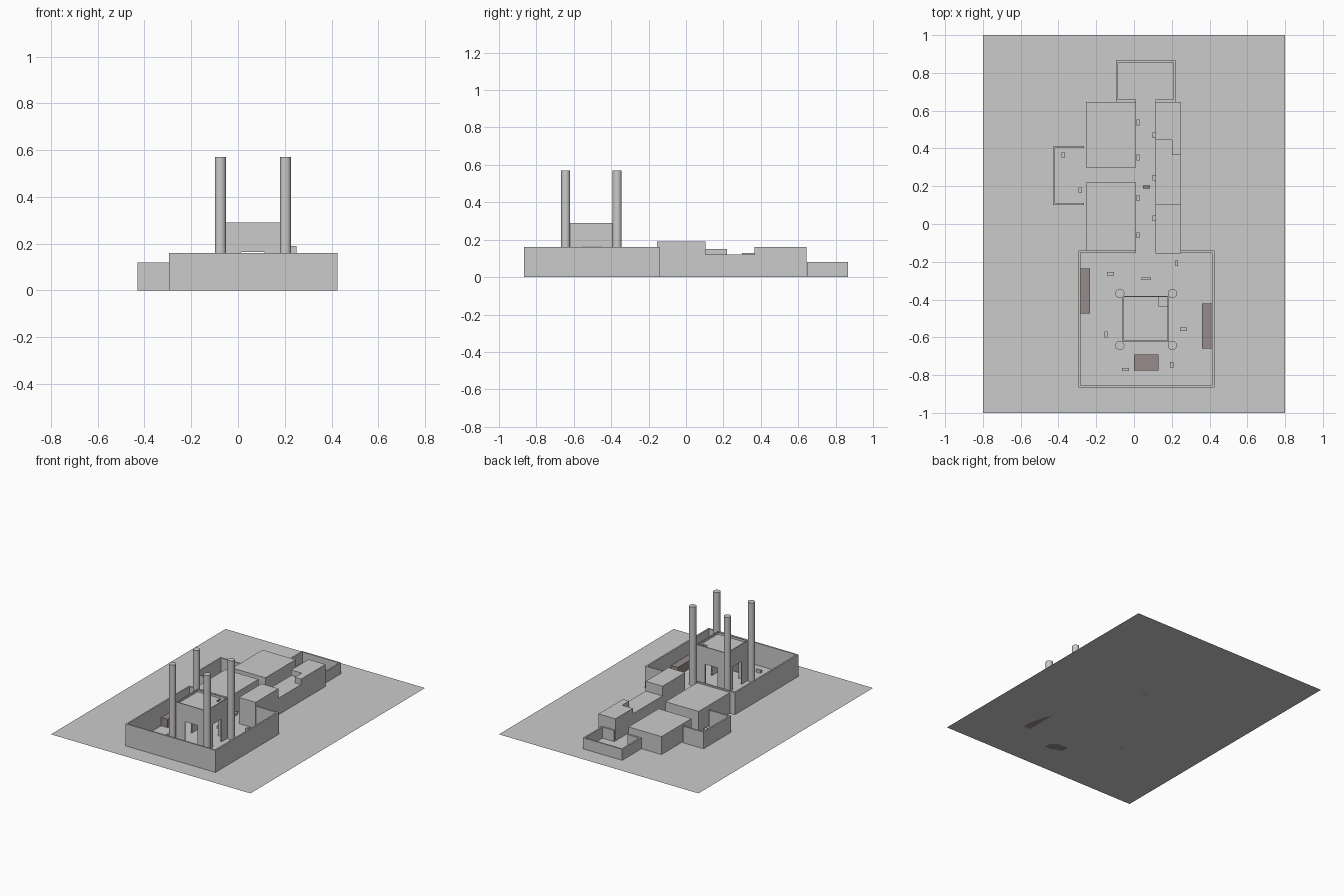
import bpy
import bmesh

cube = bpy.data.objects.get("Cube")
if cube:
    bpy.data.objects.remove(cube, do_unlink=True)


def material(name, rgb):
    m = bpy.data.materials.new(name)
    m.use_nodes = True
    m.diffuse_color = (*rgb, 1)
    m.node_tree.nodes["Principled BSDF"].inputs["Base Color"].default_value = (*rgb, 1)
    return m


stone = material("pale grey stone", (0.6, 0.6, 0.6))
clay = material("reddish grey", (0.31, 0.26, 0.26))
dark = material("dark grey", (0.22, 0.22, 0.22))


def finish(name, bm, mat):
    mesh = bpy.data.meshes.new(name)
    bm.to_mesh(mesh)
    bm.free()
    mesh.materials.append(mat)
    ob = bpy.data.objects.new(name, mesh)
    bpy.context.collection.objects.link(ob)
    return ob


def blocks(name, boxes, mat=stone):
    """One object made of boxes given as x0, x1, y0, y1, z0, z1."""
    bm = bmesh.new()
    for x0, x1, y0, y1, z0, z1 in boxes:
        for v in bmesh.ops.create_cube(bm, size=1)["verts"]:
            v.co.x = x1 if v.co.x > 0 else x0
            v.co.y = y1 if v.co.y > 0 else y0
            v.co.z = z1 if v.co.z > 0 else z0
    return finish(name, bm, mat)


# Ground sheet
bm = bmesh.new()
bmesh.ops.create_grid(bm, x_segments=1, y_segments=1, size=1)
for v in bm.verts:
    v.co.x *= 0.8
finish("ground_sheet", bm, stone)

T = 0.011             # yard wall thickness
GAP = (0.01, 0.115)   # passage between the houses


def yard(name, x0, x1, y0, y1, h, sides, gap_side):
    """Open walled yard; the gap side is split by the passage."""
    runs = {
        "w": [(x0, x0 + T, y0, y1)],
        "e": [(x1 - T, x1, y0, y1)],
        "s": [(x0 + T, x1 - T, y0, y0 + T)],
        "n": [(x0 + T, x1 - T, y1 - T, y1)],
    }
    boxes = []
    for s in sides:
        for a, b, c, d in runs[s]:
            if s == gap_side:
                boxes += [(a, GAP[0], c, d, 0, h), (GAP[1], b, c, d, 0, h)]
            else:
                boxes.append((a, b, c, d, 0, h))
    blocks(name, boxes)


yard("main_court_wall", -0.295, 0.425, -0.865, -0.14, 0.16, "wesn", "n")
yard("entry_yard_wall", -0.095, 0.22, 0.647, 0.867, 0.08, "wesn", "s")
yard("side_yard_wall", -0.43, -0.253, 0.1, 0.413, 0.12, "wsn", None)

# Houses along the passage
blocks("west_house_south", [(-0.255, 0.01, -0.15, 0.22, 0, 0.15)])
blocks("west_house_north", [(-0.255, 0.01, 0.3, 0.645, 0, 0.13)])
blocks("east_house_south", [(0.115, 0.25, -0.155, 0.105, 0, 0.19)])
blocks("east_house_middle", [(0.115, 0.25, 0.105, 0.365, 0, 0.12),
                             (0.115, 0.2, 0.365, 0.445, 0, 0.12)])
blocks("east_house_north", [(0.2, 0.25, 0.365, 0.445, 0, 0.16),
                            (0.115, 0.25, 0.445, 0.645, 0, 0.16)])

# Central hall: thin shell with a doorway in every side
X0, X1, Y0, Y1, H = -0.06, 0.185, -0.625, -0.38, 0.29
W, DOOR, DOOR_H = 0.007, 0.05, 0.165
cx, cy = (X0 + X1) / 2, (Y0 + Y1) / 2
shell = []
for y in (Y0, Y1 - W):
    shell += [(X0, cx - DOOR, y, y + W, 0, H),
              (cx + DOOR, X1, y, y + W, 0, H),
              (cx - DOOR, cx + DOOR, y, y + W, DOOR_H, H)]
for x in (X0, X1 - W):
    shell += [(x, x + W, Y0 + W, cy - DOOR, 0, H),
              (x, x + W, cy + DOOR, Y1 - W, 0, H),
              (x, x + W, cy - DOOR, cy + DOOR, DOOR_H, H)]
blocks("hall_walls", shell)

# Sunken roof with a corner hatch
R0, R1, HATCH = H - 0.025, H - 0.015, 0.055
blocks("hall_roof", [(X0 + W, X1 - HATCH, Y0 + W, Y1 - W, R0, R1),
                     (X1 - HATCH, X1 - W, Y0 + W, Y1 - HATCH, R0, R1)])

# Four round towers
for side, x in (("west", -0.075), ("east", 0.203)):
    for end, y in (("front", -0.643), ("back", -0.368)):
        bm = bmesh.new()
        bmesh.ops.create_cone(bm, cap_ends=True, segments=32,
                              radius1=0.024, radius2=0.024, depth=0.57)
        bmesh.ops.translate(bm, verts=bm.verts, vec=(x, y, 0.285))
        ob = finish(f"{side}_{end}_tower", bm, stone)
        for p in ob.data.polygons:
            p.use_smooth = abs(p.normal.z) < 0.5
        for e in ob.data.edges:
            a, b = (ob.data.vertices[i].co.z for i in e.vertices)
            e.use_edge_sharp = abs(a - b) < 0.01

# Low platforms against the court walls
blocks("west_platform", [(-0.284, -0.232, -0.475, -0.235, 0, 0.06)], clay)
blocks("east_platform", [(0.36, 0.414, -0.66, -0.42, 0, 0.06)], clay)
blocks("front_platform", [(0, 0.13, -0.775, -0.69, 0, 0.06)], clay)


# Small blocks scattered on the floor
def small(name, spots, w, d, mat=stone, h=0.02):
    blocks(name, [(x - w / 2, x + w / 2, y - d / 2, y + d / 2, 0, h)
                  for x, y in spots], mat)


small("passage_west_blocks", [(0.021, y) for y in (-0.06, 0.138, 0.352, 0.537)], 0.018, 0.03)
small("passage_east_blocks", [(0.106, y) for y in (0.03, 0.245, 0.47)], 0.018, 0.03)
small("side_yard_blocks", [(-0.375, 0.365), (-0.285, 0.18)], 0.02, 0.027)
small("court_wide_blocks", [(-0.125, -0.263), (-0.045, -0.77), (0.262, -0.557)], 0.036, 0.017)
small("court_deep_blocks", [(0.225, -0.208), (-0.148, -0.585), (0.2, -0.745)], 0.018, 0.03)
small("court_step", [(0.065, -0.29)], 0.05, 0.012)
small("passage_dark_block", [(0.066, 0.195)], 0.038, 0.015, dark)
